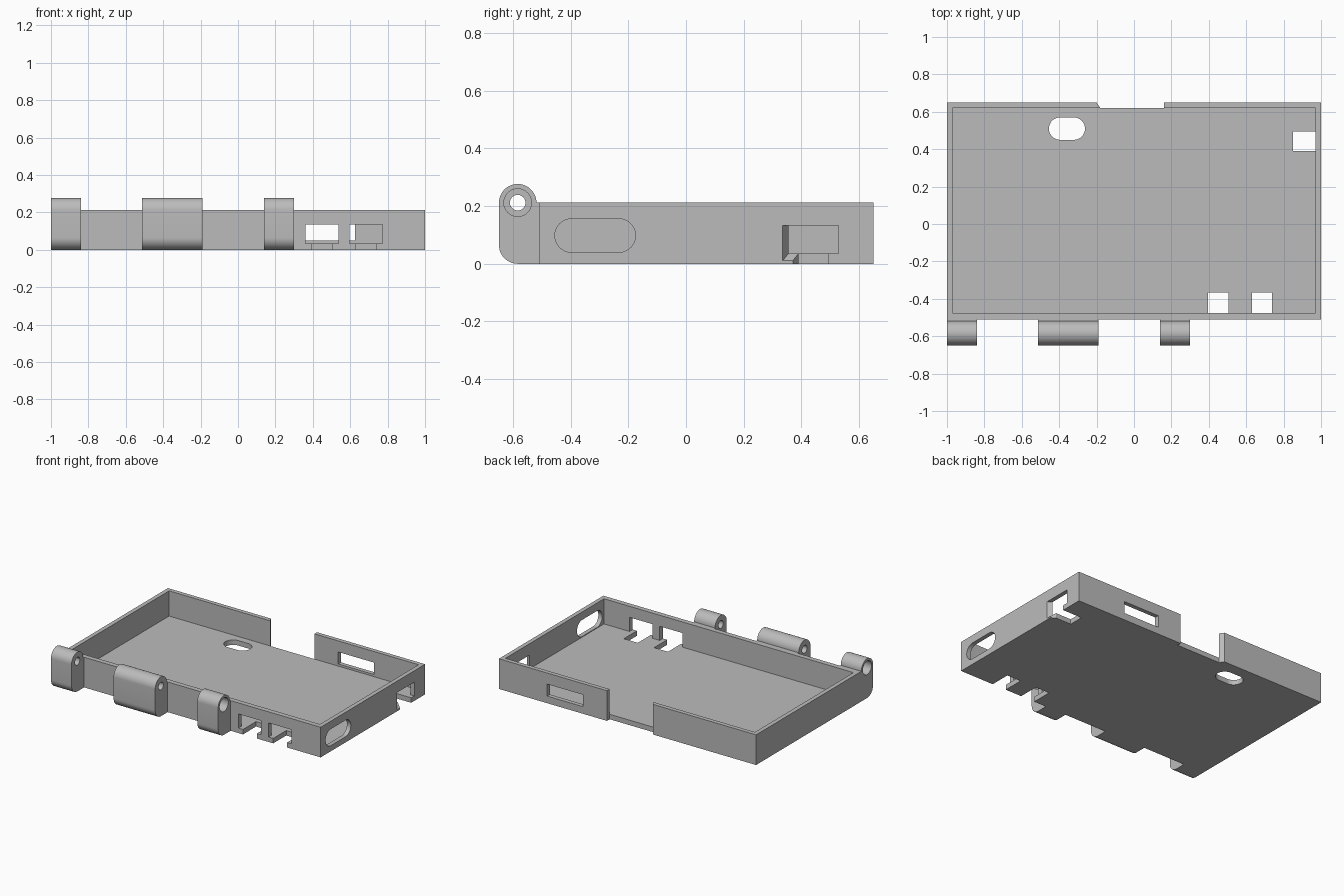
import bpy, bmesh
from math import sin, cos, pi

cube = bpy.data.objects.get("Cube")
if cube:
    bpy.data.objects.remove(cube)

grey = bpy.data.materials.new("matte grey")
grey.use_nodes = True
grey.diffuse_color = (0.5, 0.5, 0.5, 1)
grey.node_tree.nodes["Principled BSDF"].inputs["Base Color"].default_value = (0.5, 0.5, 0.5, 1)


def loft(name, start, end):
    """Closed solid between two matching outlines."""
    bm = bmesh.new()
    a = [bm.verts.new(p) for p in start]
    b = [bm.verts.new(p) for p in end]
    bm.faces.new(a)
    bm.faces.new(b)
    for i in range(len(a)):
        j = (i + 1) % len(a)
        bm.faces.new((a[i], a[j], b[j], b[i]))
    bmesh.ops.recalc_face_normals(bm, faces=bm.faces)
    mesh = bpy.data.meshes.new(name)
    bm.to_mesh(mesh)
    bm.free()
    mesh.materials.append(grey)
    ob = bpy.data.objects.new(name, mesh)
    bpy.context.collection.objects.link(ob)
    return ob


def rect(x, y0, y1, z0, z1):
    return [(x, y0, z0), (x, y1, z0), (x, y1, z1), (x, y0, z1)]


def box(name, x0, x1, y0, y1, z0, z1):
    return loft(name, rect(x0, y0, y1, z0, z1), rect(x1, y0, y1, z0, z1))


def arc(u, v, r, start, end, n=24):
    return [(u + r * cos(start + (end - start) * i / n),
             v + r * sin(start + (end - start) * i / n)) for i in range(n + 1)]


def stadium(u0, u1, v, r):
    return arc(u1 - r, v, r, -pi / 2, pi / 2) + arc(u0 + r, v, r, pi / 2, 3 * pi / 2)


def along_x(name, outline, x0, x1):
    return loft(name, [(x0, *p) for p in outline], [(x1, *p) for p in outline])


def along_z(name, outline, z0, z1):
    return loft(name, [(*p, z0) for p in outline], [(*p, z1) for p in outline])


def cut(target, cutters):
    bpy.context.view_layer.objects.active = target
    for c in cutters:
        c.hide_render = True
        mod = target.modifiers.new("cut", 'BOOLEAN')
        mod.operation, mod.solver, mod.object = 'DIFFERENCE', 'EXACT', c
        bpy.ops.object.modifier_apply(modifier=mod.name)
        bpy.data.objects.remove(c)


def smooth(ob):
    bpy.ops.object.select_all(action='DESELECT')
    ob.select_set(True)
    bpy.context.view_layer.objects.active = ob
    bpy.ops.object.shade_smooth_by_angle(angle=pi / 6)


# Open tray
FLOOR, TOP = 0.035, 0.212
tray = box("tray", -1, 1, -0.51, 0.65, 0, TOP)
cutters = [box("cavity", -0.97, 0.97, -0.475, 0.62, FLOOR, 0.4)]

# Front ports with a slot running down through the floor
for x in (0.36, 0.595):
    cutters += [box("front_port", x, x + 0.177, -0.6, -0.45, FLOOR, 0.134),
                box("front_slot", x + 0.036, x + 0.144, -0.6, -0.365, -0.1, 0.06)]

# Side port with its skewed outer corner
cutters += [
    box("side_port", 0.95, 1.1, 0.355, 0.53, FLOOR, 0.132),
    box("side_slot", 0.85, 1.1, 0.39, 0.495, -0.1, 0.06),
    loft("port_flare", rect(0.97, 0.355, 0.42, FLOOR, 0.132), rect(1.001, 0.335, 0.42, 0.01, 0.132)),
    loft("slot_flare", rect(0.97, 0.39, 0.42, -0.1, 0.06), rect(1.001, 0.37, 0.42, -0.1, 0.06)),
]

# Rounded side opening, floor opening, back window and back gap
gap = [(-0.18, 0.62), (0.16, 0.62), (0.16, 0.66), (-0.207, 0.66)]
cutters += [
    along_x("side_opening", stadium(-0.455, -0.175, 0.098, 0.058), 0.9, 1.1),
    along_z("floor_opening", stadium(-0.455, -0.262, 0.51, 0.06), -0.1, 0.1),
    box("back_window", 0.345, 0.625, 0.55, 0.75, 0.05, 0.134),
    along_z("back_gap", gap, -0.1, 0.4),
]
cut(tray, cutters)
smooth(tray)

# Hinge knuckles: bored, with a wider recess at the outer ends
CY, CZ, R = -0.584, 0.212, 0.065
profile = ([(-0.51, 0), (-0.51, TOP)] + arc(CY, CZ, R, 0, pi)
           + arc(CY, R, R, pi, 3 * pi / 2, 12))
for name, x0, x1, recess in (("right_knuckle", -1, -0.84, (-1.1, -0.93)),
                             ("middle_knuckle", -0.513, -0.19, None),
                             ("left_knuckle", 0.138, 0.3, (0.23, 0.4))):
    knuckle = along_x(name, profile, x0, x1)
    holes = [along_x("bore", arc(CY, CZ, 0.027, 0, 2 * pi, 32)[:-1], -1.2, 1.2)]
    if recess:
        holes.append(along_x("recess", arc(CY, CZ, 0.048, 0, 2 * pi, 32)[:-1], *recess))
    cut(knuckle, holes)
    smooth(knuckle)
